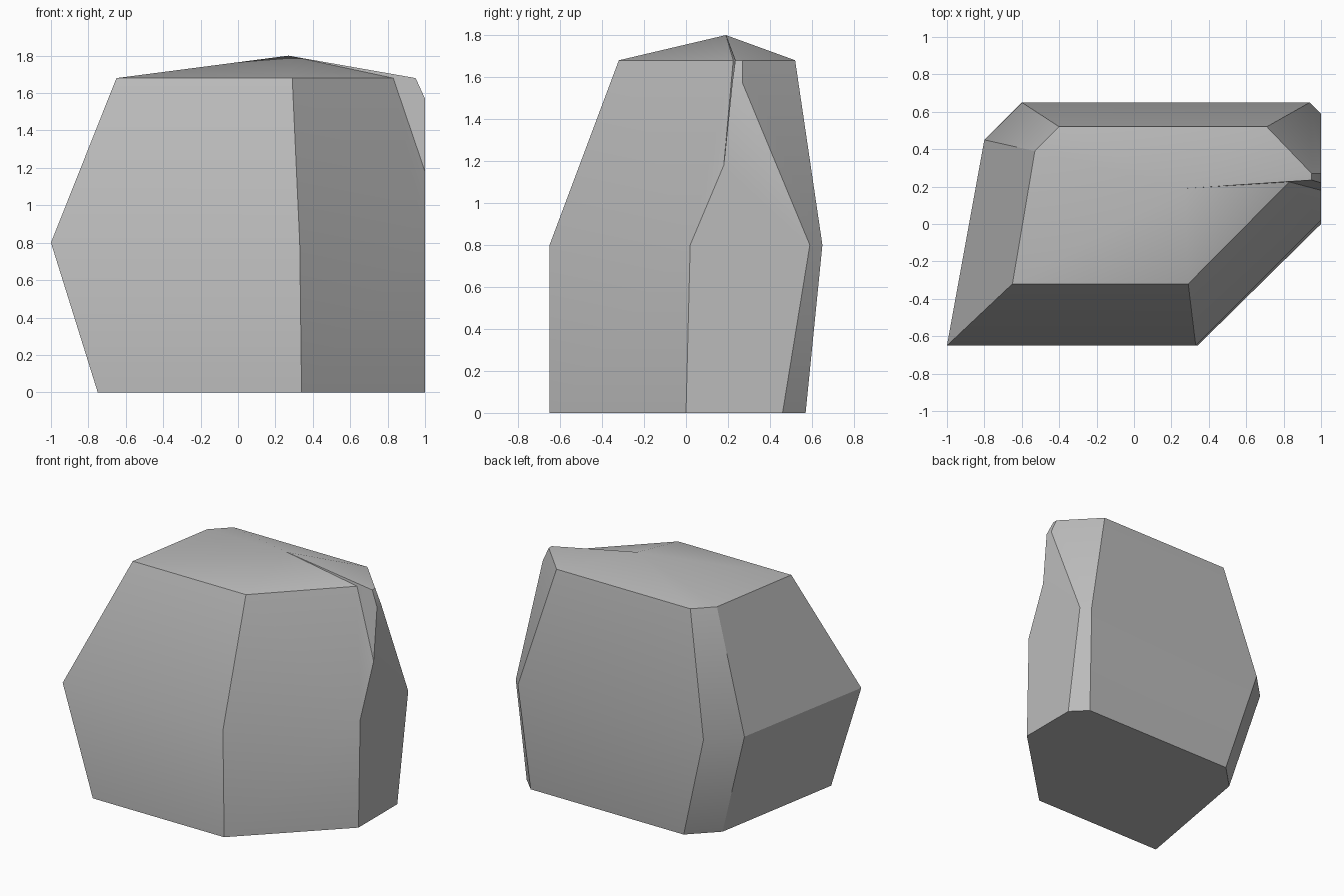
import bpy, bmesh, math

if "Cube" in bpy.data.objects:
    bpy.data.objects.remove(bpy.data.objects["Cube"], do_unlink=True)

# Stone colour
stone = bpy.data.materials.new("stone grey")
stone.use_nodes = True
grey = (0.5, 0.5, 0.5, 1)
stone.diffuse_color = grey
stone.node_tree.nodes["Principled BSDF"].inputs["Base Color"].default_value = grey

bm = bmesh.new()


def ring(z, outline):
    return [bm.verts.new((x, y, z)) for x, y in outline]


# Outlines run counter-clockwise from the front left corner
base = ring(0, [(-.75, -.65), (.34, -.65), (1, 0), (1, .46), (.89, .57), (-.38, .57), (-.57, .38)])
waist = ring(.8, [(-1, -.65), (.33, -.65), (1, .02), (1, .59), (.94, .65), (-.6, .65), (-.8, .45)])
rim = ring(1.68, [(-.65, -.32), (.29, -.32), (.83, .225), (.95, .235), (.95, .27),
                  (.71, .52), (-.4, .52), (-.53, .39)])
peak = bm.verts.new((.27, .19, 1.8))

# Broken corner on the flat end
chip_low = bm.verts.new((1, .18, 1.18))
chip_front = bm.verts.new((1, .22, 1.57))
chip_back = bm.verts.new((1, .27, 1.57))

# Bottom and lower walls
bm.faces.new(base[::-1])
n = len(base)
for i in range(n):
    j = (i + 1) % n
    bm.faces.new((base[i], base[j], waist[j], waist[i]))

# Upper walls
for i in (0, 4, 5, 6):
    j = (i + 1) % n
    shift = 1 if i >= 4 else 0
    bm.faces.new((waist[i], waist[j], rim[(i + 1 + shift) % len(rim)], rim[i + shift]))
bm.faces.new((waist[1], waist[2], chip_low, rim[2], rim[1]))
bm.faces.new((waist[2], waist[3], chip_back, chip_front, chip_low))
bm.faces.new((waist[3], waist[4], rim[5], rim[4], chip_back))
bm.faces.new((chip_low, chip_front, rim[3], rim[2]))
bm.faces.new((chip_front, chip_back, rim[4], rim[3]))

# Low sloping top
for i, v in enumerate(rim):
    bm.faces.new((v, rim[(i + 1) % len(rim)], peak))

bmesh.ops.recalc_face_normals(bm, faces=bm.faces[:])
mesh = bpy.data.meshes.new("boulder")
bm.to_mesh(mesh)
bm.free()
mesh.materials.append(stone)
boulder = bpy.data.objects.new("boulder", mesh)
bpy.context.collection.objects.link(boulder)

# Soft shading with crisp ridges
bpy.ops.object.select_all(action='DESELECT')
boulder.select_set(True)
bpy.context.view_layer.objects.active = boulder
bpy.ops.object.shade_smooth_by_angle(angle=math.radians(30))
